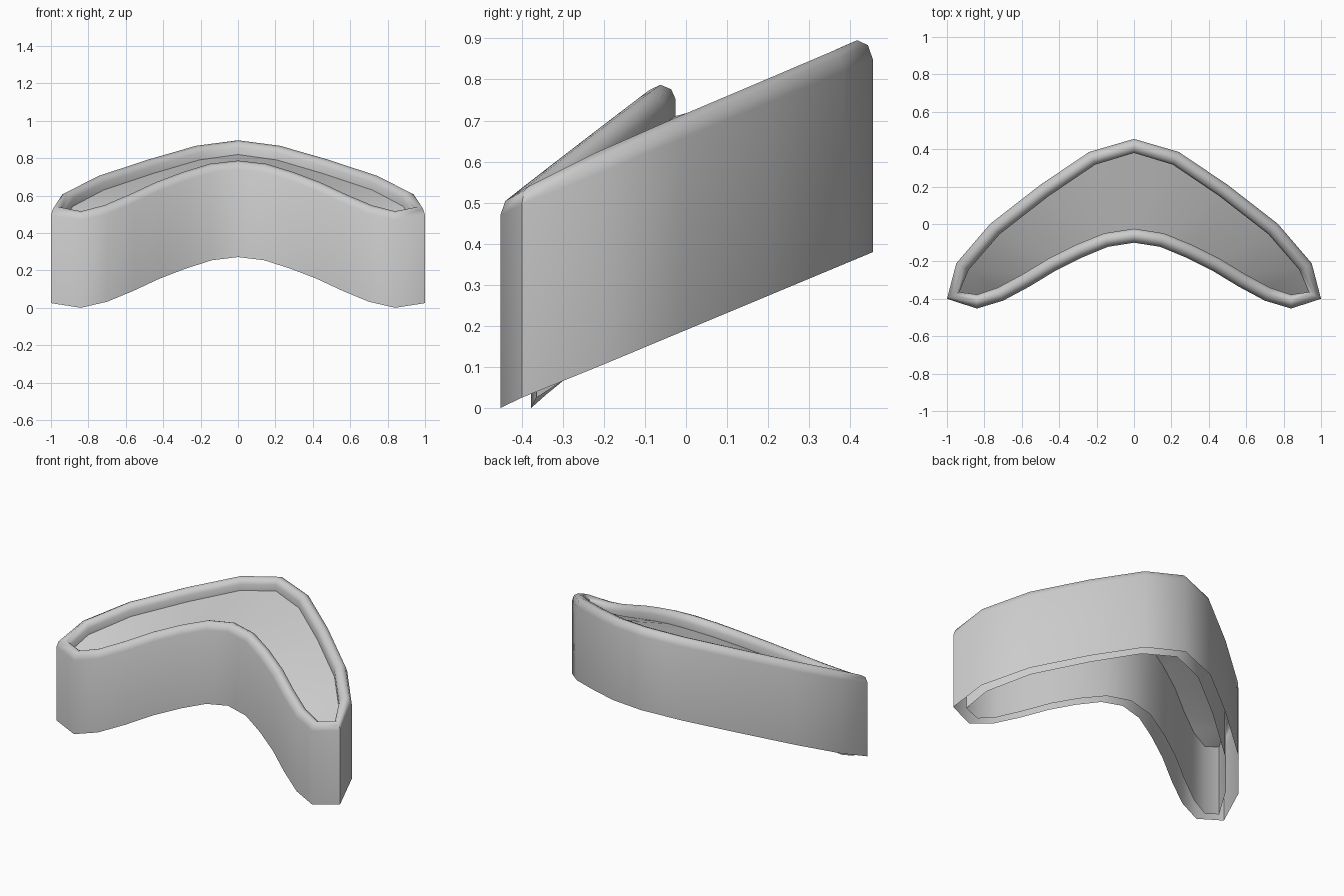
import bpy, math
from mathutils import Vector

if "Cube" in bpy.data.objects:
    bpy.data.objects.remove(bpy.data.objects["Cube"])

# Right half of the boomerang outline, from front centre round to back apex
front = [(0, -.10), (.14, -.122), (.28, -.18), (.42, -.25),
         (.56, -.335), (.70, -.41), (.84, -.452)]
tip = [(1, -.40)]
back = [(.95, -.21), (.77, 0), (.50, .21), (.24, .385), (0, .455)]


# Bottom edge rises towards the back, more steeply along the front wall
def base_height(i, y):
    if i < len(front):
        return .77 * (y + .452)
    return .025 if i == len(front) else .417 * (y + .455)


half = [(x, y, base_height(i, y)) for i, (x, y) in enumerate(front + tip + back)]
loop = [Vector(p) for p in half + [(-x, y, z) for x, y, z in half[-2:0:-1]]]
n = len(loop)


# Inward direction at each outline corner
def inward(i):
    total = Vector((0, 0, 0))
    for a, b in ((loop[i - 1], loop[i]), (loop[i], loop[(i + 1) % n])):
        d = (b - a).to_2d().normalized()
        total += Vector((-d.y, d.x, 0))
    return total.normalized()


inn = [inward(i) for i in range(n)]


def ring(offset, height):
    return [p + inn[i] * offset + Vector((0, 0, height)) for i, p in enumerate(loop)]


def make(name, verts, faces, angle):
    me = bpy.data.meshes.new(name)
    me.from_pydata(verts, [], faces)
    me.update()
    ob = bpy.data.objects.new(name, me)
    bpy.context.collection.objects.link(ob)
    bpy.ops.object.select_all(action='DESELECT')
    ob.select_set(True)
    bpy.context.view_layer.objects.active = ob
    bpy.ops.object.shade_smooth_by_angle(angle=math.radians(angle))
    return ob


# Planter wall: outer side, rounded rim, inner side, open underneath
profile = [(0, 0), (0, .47), (.012, .504), (.038, .516), (.064, .505),
           (.075, .48), (.075, .44), (.075, 0)]
verts = [v for o, h in profile for v in ring(o, h)]
faces = [(k * n + i, k * n + (i + 1) % n, (k + 1) * n + (i + 1) % n, (k + 1) * n + i)
         for k in range(len(profile) - 1) for i in range(n)]
make("planter_wall", verts, faces, 60)

# Fill surface just below the rim, as triangles between front and back edges
fill = ring(.075, .44)
f = list(range(0, len(front)))
b = list(range(len(half) - 1, len(front) - 1, -1))
tris, i, j = [], 0, 0
while i < len(f) - 1 or j < len(b) - 1:
    step_front = j == len(b) - 1 or (
        i < len(f) - 1 and (fill[f[i + 1]] - fill[b[j]]).length
        < (fill[f[i]] - fill[b[j + 1]]).length)
    if step_front:
        tris.append((f[i], f[i + 1], b[j]))
        i += 1
    else:
        tris.append((f[i], b[j + 1], b[j]))
        j += 1
mirrored = [tuple((n - v) % n for v in reversed(t)) for t in tris]
make("fill_surface", fill, tris + mirrored, 40)
